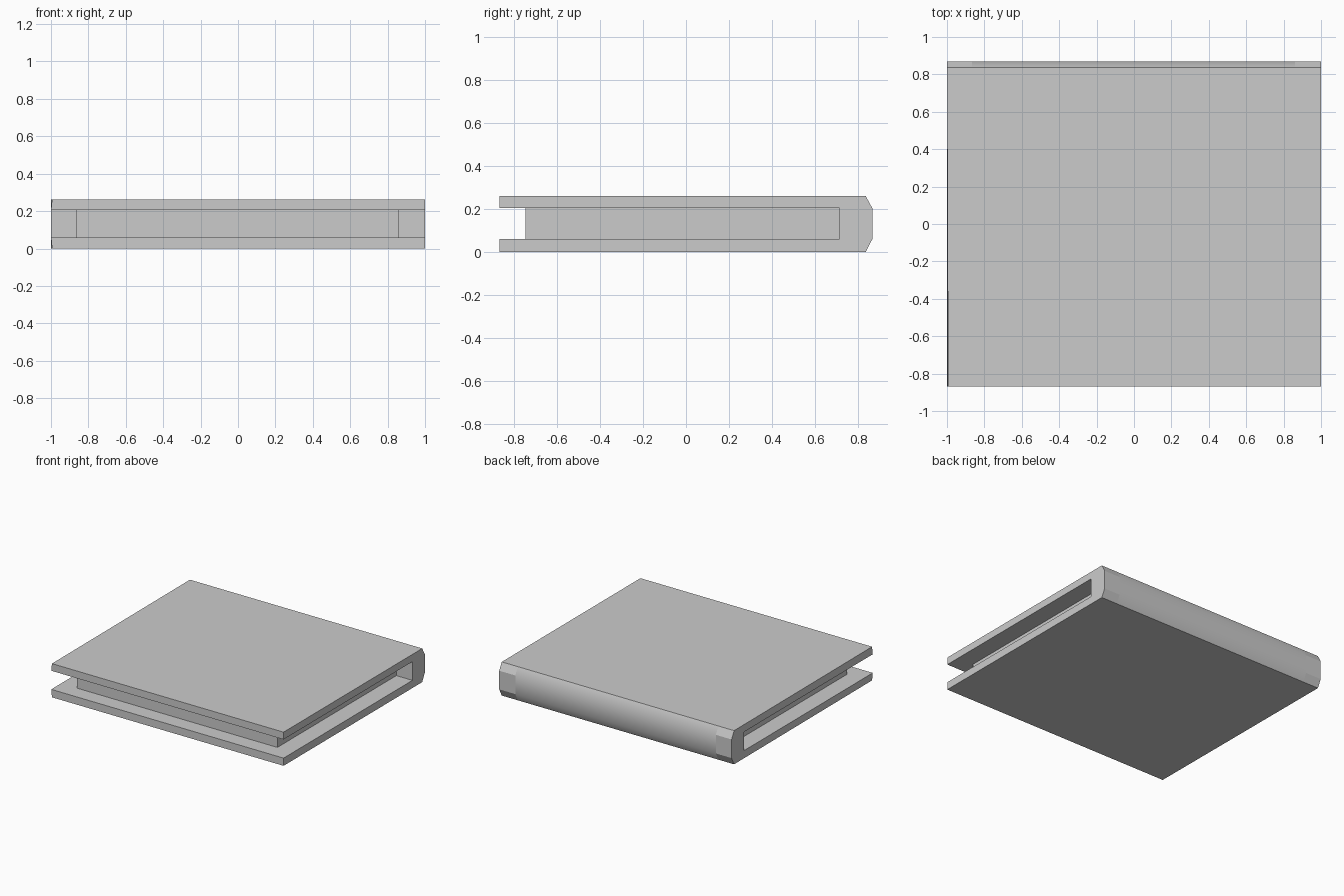
import bpy
import bmesh

if "Cube" in bpy.data.objects:
    bpy.data.objects.remove(bpy.data.objects["Cube"])


def make_object(name, bm):
    bmesh.ops.recalc_face_normals(bm, faces=bm.faces)
    mesh = bpy.data.meshes.new(name)
    bm.to_mesh(mesh)
    bm.free()
    obj = bpy.data.objects.new(name, mesh)
    bpy.context.collection.objects.link(obj)
    return obj


FRONT, BACK, CHAMFER, GUTTER = -0.868, 0.868, 0.837, 0.716
TOP, INNER_TOP, INNER_BOTTOM = 0.262, 0.205, 0.06
PAGE_LEFT, PAGE_RIGHT = -0.865, 0.862

# Cover: C-shaped (y, z) profile swept along x
profile = [
    (FRONT, 0), (CHAMFER, 0), (BACK, INNER_BOTTOM), (BACK, INNER_TOP),
    (CHAMFER, TOP), (FRONT, TOP), (FRONT, INNER_TOP), (GUTTER, INNER_TOP),
    (GUTTER, INNER_BOTTOM), (FRONT, INNER_BOTTOM),
]
bm = bmesh.new()
rings = [[bm.verts.new((x, y, z)) for y, z in profile]
         for x in (-1, PAGE_LEFT, PAGE_RIGHT, 1)]
n = len(profile)
for s in range(3):
    a, b = rings[s], rings[s + 1]
    for i in range(n):
        j = (i + 1) % n
        face = bm.faces.new((a[i], a[j], b[j], b[i]))
        # Spine is smooth between the page ends and faceted outside them
        face.smooth = s == 1 and i in (1, 2, 3)
bm.faces.new(rings[0])
bm.faces.new(rings[-1])
# Slightly worn outer corners at the front left
for i in (0, 5):
    rings[0][i].co.x = -0.994
make_object("book_cover", bm)

# Page block: set in from the cover, seated slightly into its walls
bm = bmesh.new()
bmesh.ops.create_cube(bm, size=1)
low = (PAGE_LEFT, -0.747, INNER_BOTTOM - 0.005)
high = (PAGE_RIGHT, GUTTER + 0.005, INNER_TOP + 0.005)
for v in bm.verts:
    v.co = [h if c > 0 else l for c, l, h in zip(v.co, low, high)]
make_object("page_block", bm)
